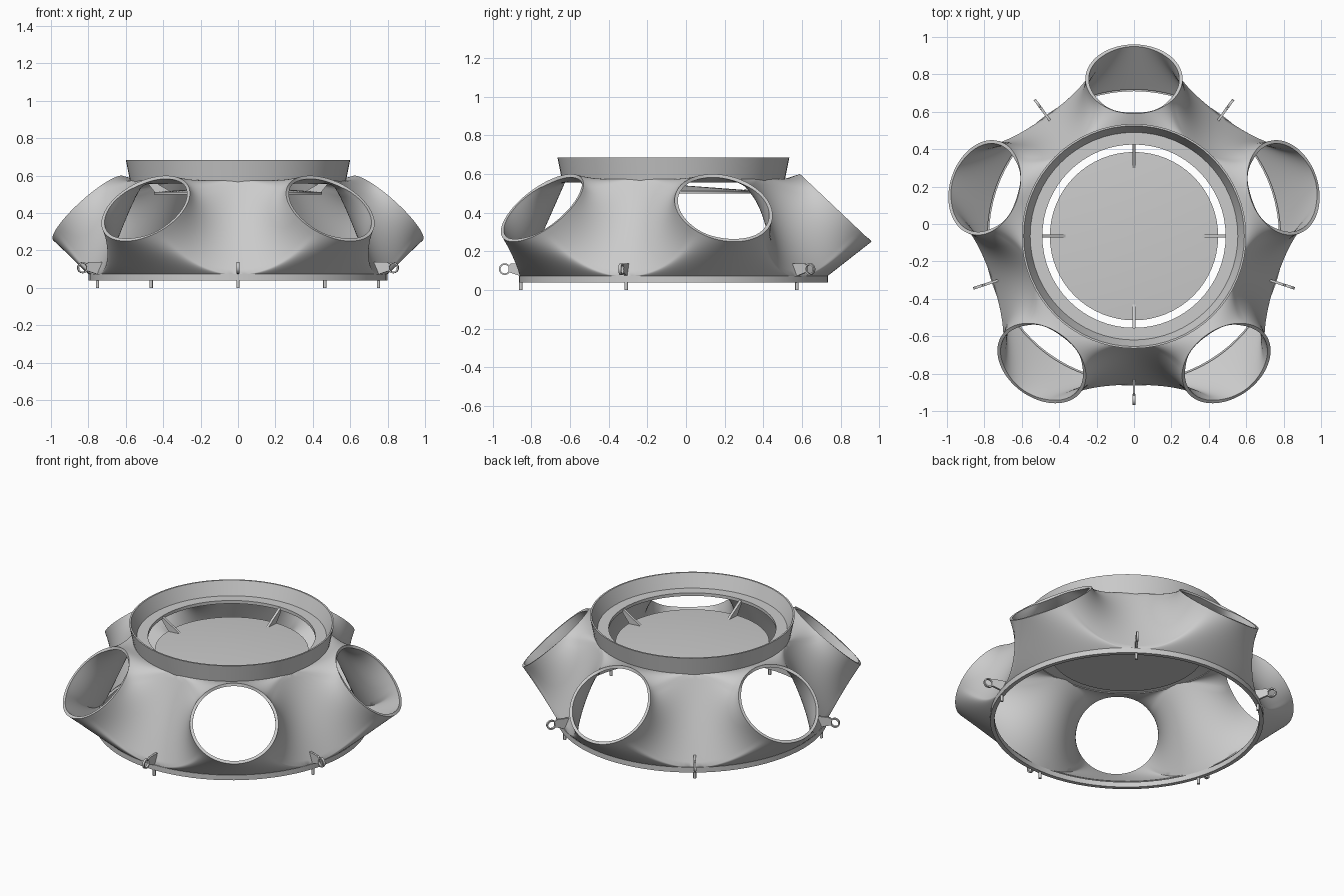
import bpy, bmesh
from math import sin, cos, pi, radians
from mathutils import Vector, Matrix

if "Cube" in bpy.data.objects:
    bpy.data.objects.remove(bpy.data.objects["Cube"])

CY = -0.065                      # centre axis of the radial layout
PORTS = [radians(90 + 72 * i) for i in range(5)]
VALLEYS = [radians(54 + 72 * i) for i in range(5)]


def finish(name, bm, thickness=0, angle=35):
    me = bpy.data.meshes.new(name)
    bm.to_mesh(me)
    bm.free()
    ob = bpy.data.objects.new(name, me)
    bpy.context.collection.objects.link(ob)
    ob.location.y = CY
    bpy.ops.object.select_all(action='DESELECT')
    ob.select_set(True)
    bpy.context.view_layer.objects.active = ob
    if thickness:
        mod = ob.modifiers.new("wall", 'SOLIDIFY')
        mod.thickness = thickness
        mod.offset = -1
        bpy.ops.object.modifier_apply(modifier=mod.name)
    bpy.ops.object.shade_smooth_by_angle(angle=radians(angle))
    return ob


def lathe(bm, profile, segs, matrix=Matrix()):
    """Closed (r, z) profile swept around the local z axis."""
    rings = [[bm.verts.new(matrix @ Vector((r * cos(2 * pi * i / segs), r * sin(2 * pi * i / segs), z)))
              for r, z in profile] for i in range(segs)]
    n = len(profile)
    for i in range(segs):
        a, b = rings[i], rings[(i + 1) % segs]
        for k in range(n):
            m = (k + 1) % n
            bm.faces.new((a[k], b[k], b[m], a[m]))
    bmesh.ops.remove_doubles(bm, verts=bm.verts, dist=1e-6)
    bmesh.ops.recalc_face_normals(bm, faces=bm.faces)


def radial_plate(bm, outline, width, ang):
    """Flat plate standing in the radial plane at the given angle."""
    rot = Matrix.Rotation(ang, 4, 'Z')
    sides = [[bm.verts.new(rot @ Vector((r, s * width / 2, z))) for r, z in outline] for s in (-1, 1)]
    n = len(outline)
    bm.faces.new(sides[0])
    bm.faces.new(sides[1][::-1])
    for k in range(n):
        m = (k + 1) % n
        bm.faces.new((sides[0][k], sides[0][m], sides[1][m], sides[1][k]))
    bmesh.ops.recalc_face_normals(bm, faces=bm.faces)


# Shell: each port circle is blended to its sector of the top ring, valleys and base
TOP, BASE = (0.573, 0.574), (0.795, 0.07)
CENTRE = Vector((0.84, 0, 0.425))
UP = Vector((-0.185, 0, 0.175))
SIDE = Vector((0, 0.26, 0))
NORMAL = Vector((0.687, 0, 0.727))
HALF = radians(36)
P1, P2 = radians(52), radians(132)


def polar(r, a, z):
    return Vector((r * cos(a), r * sin(a), z))


def sector_edge(phi):
    """Outer boundary point and how strongly it blends (0 straight, 1 tube-like)."""
    s = 1 if phi >= 0 else -1
    p = abs(phi)
    if p <= P1:
        f = p / P1
        return polar(TOP[0], s * f * HALF, TOP[1]), f * f
    if p < P2:
        f = (p - P1) / (P2 - P1)
        return polar(TOP[0] + f * (BASE[0] - TOP[0]), s * HALF, TOP[1] + f * (BASE[1] - TOP[1])), 1
    f = (pi - p) / (pi - P2)
    return polar(BASE[0], s * f * HALF, BASE[1]), f * f


def shell_point(phi, t):
    p0 = CENTRE + UP * cos(phi) + SIDE * sin(phi)
    p1, w = sector_edge(phi)
    d = p1 - p0
    across = polar(1, (HALF if phi >= 0 else -HALF) + (pi / 2 if phi >= 0 else -pi / 2), 0)
    t0 = d.lerp(-NORMAL * d.length * 1.1, w * abs(sin(phi)))
    t1 = d.lerp(across * max(d.dot(across), 0.02) * 1.3, w)
    return (p0 * (2 * t**3 - 3 * t**2 + 1) + t0 * (t**3 - 2 * t**2 + t)
            + p1 * (3 * t**2 - 2 * t**3) + t1 * (t**3 - t**2))


def spread(a, b, n):
    return [a + (b - a) * i / n for i in range(n)]


half = spread(0, P1, 12) + spread(P1, P2, 18) + spread(P2, pi, 14)
phis = half + [pi] + [-p for p in half[:0:-1]]
STEPS = 16
bm = bmesh.new()
for ang in PORTS:
    rot = Matrix.Rotation(ang, 4, 'Z')
    grid = [[bm.verts.new(rot @ shell_point(p, j / STEPS)) for j in range(STEPS + 1)] for p in phis]
    for i in range(len(phis)):
        a, b = grid[i], grid[(i + 1) % len(phis)]
        for j in range(STEPS):
            bm.faces.new((a[j], b[j], b[j + 1], a[j + 1]))
bmesh.ops.remove_doubles(bm, verts=bm.verts, dist=1e-4)
finish("five_port_shell", bm, thickness=0.018, angle=40)

# Flared collar with inner flange
bm = bmesh.new()
lathe(bm, [(0.60, 0.685), (0.575, 0.56), (0.49, 0.58), (0.49, 0.60), (0.555, 0.60), (0.59, 0.685)], 64)
finish("top_collar", bm)

# Base ring
bm = bmesh.new()
lathe(bm, [(0.80, 0.04), (0.80, 0.073), (0.775, 0.073), (0.775, 0.04)], 80)
finish("base_ring", bm)

# Shallow cone plate hung inside the collar
bm = bmesh.new()
lathe(bm, [(0, 0.545), (0.45, 0.512), (0.45, 0.50), (0, 0.50)], 64)
finish("inner_plate", bm, angle=20)

# Four gussets carrying the plate
bm = bmesh.new()
for i in range(4):
    radial_plate(bm, [(0.36, 0.515), (0.44, 0.505), (0.495, 0.575), (0.495, 0.595)], 0.016, i * pi / 2)
finish("plate_gussets", bm)

# Ring lugs and short feet at each valley
lugs, feet = bmesh.new(), bmesh.new()
for ang in VALLEYS:
    radial_plate(lugs, [(0.775, 0.075), (0.80, 0.075), (0.853, 0.092), (0.853, 0.128), (0.84, 0.138), (0.765, 0.138)],
                 0.013, ang)
    eye = Matrix.Rotation(ang, 4, 'Z') @ Matrix.Translation((0.873, 0, 0.108)) @ Matrix.Rotation(pi / 2, 4, 'X')
    lathe(lugs, [(0.03, -0.007), (0.03, 0.007), (0.022, 0.007), (0.022, -0.007)], 24, eye)
    foot = Matrix.Translation(polar(0.79, ang, 0))
    lathe(feet, [(0, 0), (0.009, 0), (0.009, 0.05), (0, 0.05)], 12, foot)
finish("ring_lugs", lugs)
finish("feet", feet)
